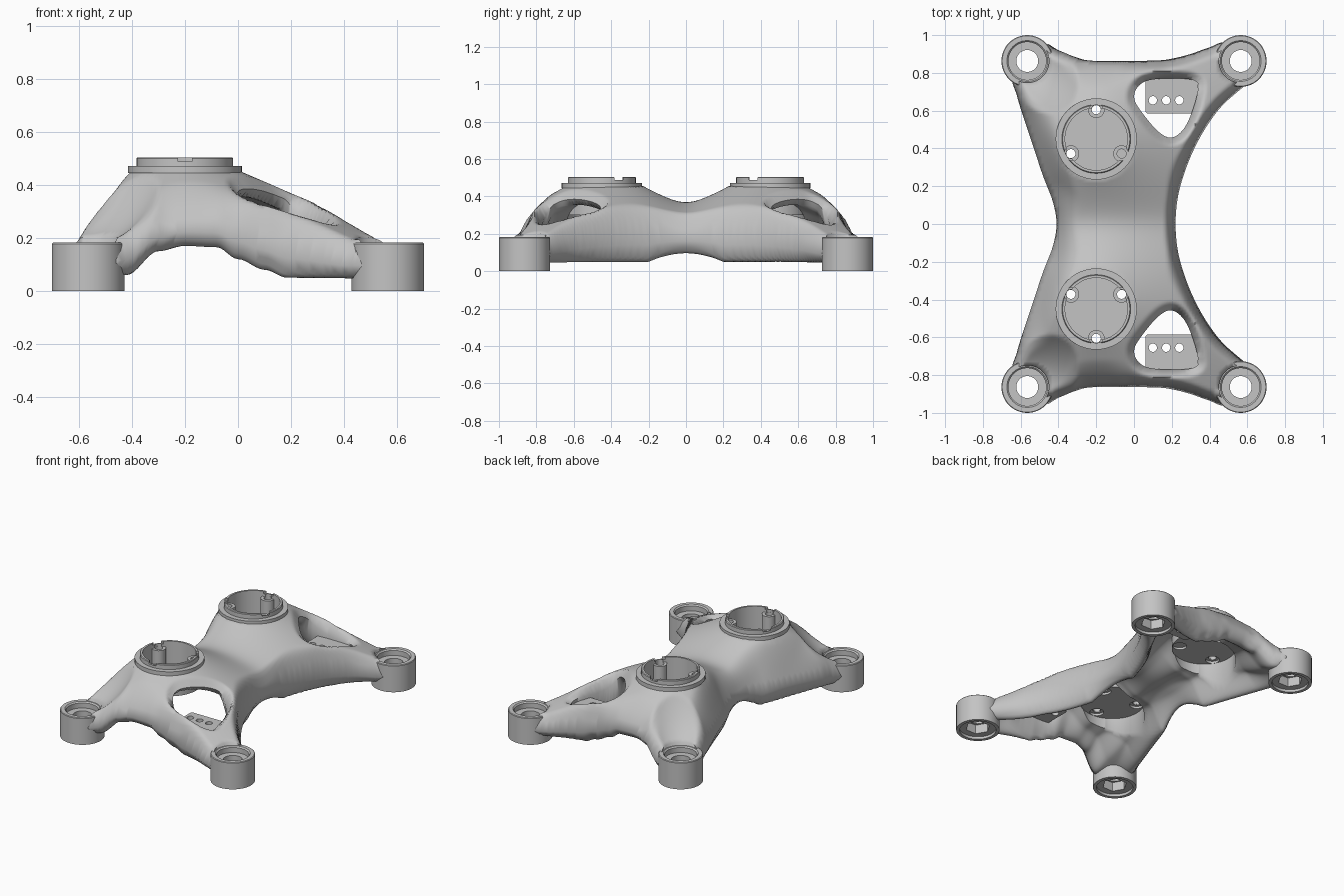
import bpy, bmesh
from math import sin, cos, tau, pi, hypot, radians
from mathutils import Vector
from mathutils.geometry import intersect_point_line

cube = bpy.data.objects.get("Cube")
if cube:
    bpy.data.objects.remove(cube)

grey = bpy.data.materials.new("cast_grey")
grey.use_nodes = True
grey.diffuse_color = (0.55, 0.55, 0.55, 1)
grey.node_tree.nodes["Principled BSDF"].inputs["Base Color"].default_value = (0.55, 0.55, 0.55, 1)

TURRET, TURRET_R = (-0.2, 0.45), 0.2
LEGS, LEG_CUT = [(-0.565, 0.863), (0.565, 0.863)], 0.115


def shade(ob, angle):
    bpy.ops.object.select_all(action='DESELECT')
    ob.select_set(True)
    bpy.context.view_layer.objects.active = ob
    bpy.ops.object.shade_smooth_by_angle(angle=radians(angle))


def finish(name, bm, angle=35):
    bmesh.ops.remove_doubles(bm, verts=bm.verts, dist=0.0002)
    bmesh.ops.recalc_face_normals(bm, faces=bm.faces)
    mesh = bpy.data.meshes.new(name)
    bm.to_mesh(mesh)
    bm.free()
    mesh.materials.append(grey)
    ob = bpy.data.objects.new(name, mesh)
    bpy.context.collection.objects.link(ob)
    shade(ob, angle)
    return ob


def lathe(name, profile, center, closed=True, n=48):
    """Spin (radius, z, hexagonal) points round a vertical axis."""
    bm = bmesh.new()
    rings = []
    for r, z, *hexagon in profile:
        ring = []
        for i in range(n):
            a = tau * i / n
            f = cos(pi / 6) / cos((a % (pi / 3)) - pi / 6) if hexagon else 1
            ring.append(bm.verts.new((center[0] + r * f * cos(a), center[1] + r * f * sin(a), z)))
        rings.append(ring)
    for k in range(len(rings) - (0 if closed else 1)):
        p, q = rings[k], rings[(k + 1) % len(rings)]
        for i in range(n):
            j = (i + 1) % n
            bm.faces.new((p[i], p[j], q[j], q[i]))
    return finish(name, bm)


def drill(ob, holes, radius, z0, z1):
    """Cut vertical round holes through an object."""
    bm = bmesh.new()
    for x, y in holes:
        made = bmesh.ops.create_cone(bm, cap_ends=True, segments=24, radius1=radius,
                                     radius2=radius, depth=z1 - z0)
        bmesh.ops.translate(bm, verts=made["verts"], vec=(x, y, (z0 + z1) / 2))
    cutter = finish("hole_cutter", bm)
    cutter.hide_render = True
    mod = ob.modifiers.new("holes", 'BOOLEAN')
    mod.operation, mod.object, mod.solver = 'DIFFERENCE', cutter, 'EXACT'
    bpy.context.view_layer.objects.active = ob
    bpy.ops.object.modifier_move_to_index(modifier=mod.name, index=0)
    bpy.ops.object.modifier_apply(modifier=mod.name)
    bpy.data.objects.remove(cutter)
    shade(ob, 35)


def spline(pts, steps=4):
    """Smooth curve through the inner points; the end points only steer it."""
    out = []
    for a, b, c, d in zip(pts, pts[1:], pts[2:], pts[3:]):
        a, b, c, d = map(Vector, (a, b, c, d))
        for s in range(steps):
            t = s / steps
            out.append(0.5 * (2 * b + (c - a) * t + (2 * a - 5 * b + 4 * c - d) * t * t
                              + (3 * b - a - 3 * c + d) * t ** 3))
    return out + [Vector(pts[-2])]


# Half outline of the body and its window
half = [(0.22, 0), (0.23, 0.13), (0.26, 0.25), (0.31, 0.38), (0.38, 0.51), (0.47, 0.63),
        (0.6, 0.745), (0.64, 0.8), (0.5, 0.955), (0.4, 0.935), (0.3, 0.9), (0.2, 0.875),
        (0.1, 0.865), (-0.2, 0.863), (-0.3, 0.88), (-0.4, 0.92), (-0.5, 0.955), (-0.64, 0.8),
        (-0.62, 0.68), (-0.58, 0.55), (-0.53, 0.4), (-0.48, 0.25), (-0.43, 0.12), (-0.41, 0)]
outline = spline([(half[1][0], -half[1][1])] + half + [(half[-2][0], -half[-2][1])])
hole = [(0.0, 0.67), (0.04, 0.745), (0.15, 0.77), (0.32, 0.76), (0.335, 0.69),
        (0.28, 0.53), (0.21, 0.46), (0.14, 0.48), (0.05, 0.58)]
window = spline(hole[-1:] + hole + hole[:2])


def inside(poly, x, y):
    odd = False
    for a, b in zip(poly, poly[1:] + poly[:1]):
        if (a.y > y) != (b.y > y) and x < a.x + (y - a.y) / (b.y - a.y) * (b.x - a.x):
            odd = not odd
    return odd


def nearest(line, x, y):
    """Distance to a curve and the closest point on it."""
    p, best = Vector((x, y)), (9, None)
    for a, b in zip(line, line[1:]):
        q, t = intersect_point_line(p, a, b)
        q = a.lerp(b, min(max(t, 0), 1))
        best = min(best, ((q - p).length, q), key=lambda e: e[0])
    return best


def smooth(t):
    t = min(max(t, 0), 1)
    return t * t * (3 - 2 * t)


def bulge(d, radius):
    return sin(pi / 2 * min(d / radius, 1))


FLOOR = [(-0.7, 0.05), (-0.42, 0.06), (-0.3, 0.15), (-0.2, 0.17), (-0.08, 0.165),
         (0, 0.12), (0.1, 0.08), (0.18, 0.05), (0.7, 0.045)]


def heights(x, y, d_out, d_win):
    """Top and underside of the body, both rounding off near outline and window."""
    dx, dy = x - TURRET[0], (y * y + 0.01) ** 0.5 - TURRET[1]
    r = max(hypot(dx, dy), 0.01)
    top = 0.455 - (0.58 - 0.15 * dx / r) * max(0, r - 0.2)
    reach = max(0, min(hypot(x - c[0], y - c[1]) for c in LEGS) - 0.1)
    top = max(0.195, min(top, 0.195 + 0.5 * reach + 2.5 * reach ** 2))
    for (x0, z0), (x1, z1) in zip(FLOOR, FLOOR[1:]):
        if x0 <= x <= x1:
            low = z0 + (z1 - z0) * smooth((x - x0) / (x1 - x0))
    low += 0.045 * max(0, 1 - (y / 0.2) ** 2)
    edge = low + 0.33 * (top - low)
    # Hollow underside, deepest on the window side
    hollow = (0.35 + 0.65 * smooth((x + 0.2) / 0.2)) * smooth((d_out - 0.06) / 0.1)
    low += (top - 0.08 - low) * hollow
    lip = low + 0.6 * (top - low)
    mid = edge + (lip - edge) * d_out / max(d_out + d_win, 0.001)
    near_win = bulge(d_win, 0.045)
    t = bulge(d_out, 0.15 - 0.09 * smooth((r - 0.28) / 0.2)) * near_win
    u = bulge(d_out, 0.05) * near_win
    return mid + (top - mid) * t, mid + (low - mid) * u


# Body: a grid trimmed to the outline, with open bores for turrets and feet
STEP = 0.0135
NX, NY = 50, 72
circles = [(TURRET, TURRET_R)] + [(c, LEG_CUT) for c in LEGS]
half_grid = set()
for i in range(-NX, NX + 1):
    for j in range(NY + 1):
        x, y = i * STEP, j * STEP
        if (inside(outline, x, y + 1e-5) and not inside(window, x, y)
                and all(hypot(x - c[0], y - c[1]) > r for c, r in circles)):
            half_grid.add((i, j))
kept = {(i, s * j) for i, j in half_grid for s in (1, -1)}
cells = [q for i, j in kept
         for q in [[(i, j), (i + 1, j), (i + 1, j + 1), (i, j + 1)]] if kept.issuperset(q)]
edges = {(q[k], q[(k + 1) % 4]) for q in cells for k in range(4)}
border = [(a, b) for a, b in edges if (b, a) not in edges]
rim = {k for e in border for k in e}

# Rim points slide onto the nearest curve or bore
spots = {}
for i, j in {(i, abs(j)) for q in cells for i, j in q}:
    x, y = i * STEP, j * STEP
    if (i, j) in rim:
        options = [nearest(outline, x, y), nearest(window, x, y)]
        for c, r in circles:
            v = Vector((x, y)) - Vector(c)
            options.append((abs(v.length - r), Vector(c) + v.normalized() * r))
        gap, spot = min(options, key=lambda e: e[0])
        if gap < STEP * 2.2:
            x, y = spot
    spots[i, j] = x, y, *heights(x, y, nearest(outline, x, y)[0], nearest(window, x, y)[0])

bm = bmesh.new()
upper, lower = {}, {}
for i, j in {k for q in cells for k in q}:
    x, y, z_top, z_low = spots[i, abs(j)]
    y = y if j >= 0 else -y
    upper[i, j] = bm.verts.new((x, y, z_top))
    lower[i, j] = bm.verts.new((x, y, z_low))
for q in cells:
    bm.faces.new([upper[k] for k in q])
    bm.faces.new([lower[k] for k in reversed(q)])
for a, b in border:
    bm.faces.new((upper[b], upper[a], lower[a], lower[b]))
finish("body", bm, 75)

for side, label in ((-1, "front"), (1, "back")):
    # Turret cup with stepped rim, floor and three screw lugs
    tx, ty = TURRET[0], side * TURRET[1]
    cup = lathe(label + "_turret_cup",
                [(0, 0.30), (0.203, 0.30), (0.203, 0.445), (0.215, 0.445), (0.215, 0.472),
                 (0.182, 0.472), (0.182, 0.5), (0.178, 0.504), (0.165, 0.504),
                 (0.165, 0.33), (0, 0.33)], (tx, ty), closed=False)
    screws = [(tx + 0.155 * cos(a), ty + side * 0.155 * sin(a))
              for a in map(radians, (90, 210, 330))]
    drill(cup, screws, 0.025, 0.2, 0.6)
    drill(cup, screws, 0.044, 0.2, 0.315)
    drill(cup, screws, 0.036, 0.488, 0.6)
    for n, screw in enumerate(screws):
        lathe(f"{label}_screw_lug_{n + 1}",
              [(0.024, 0.32), (0.044, 0.32), (0.044, 0.47), (0.024, 0.47)], screw, n=24)

    # Feet with a top recess, a bore and a hexagonal pocket below
    for (lx, ly), hand in zip(LEGS, ("right", "left")):
        lathe(f"{label}_{hand}_foot",
              [(0.137, 0), (0.137, 0.178), (0.133, 0.182), (0.108, 0.182), (0.1, 0.174),
               (0.1, 0.14), (0.058, 0.14), (0.058, 0.08), (0.078, 0.08, True),
               (0.078, 0.018, True), (0.115, 0.018), (0.115, 0)], (lx, side * ly))

    # Drilled tab under the window
    bm = bmesh.new()
    bmesh.ops.create_cube(bm, size=1)
    bmesh.ops.scale(bm, verts=bm.verts, vec=(0.28, 0.2, 0.02))
    bmesh.ops.translate(bm, verts=bm.verts, vec=(0.2, side * 0.685, 0.21))
    upright = [e for e in bm.edges if abs(e.verts[0].co.z - e.verts[1].co.z) > 0.01]
    bmesh.ops.bevel(bm, geom=upright, offset=0.015, segments=4, affect='EDGES', profile=0.5)
    tab = finish(label + "_window_tab", bm)
    drill(tab, [(x, side * 0.655) for x in (0.1, 0.17, 0.24)], 0.022, 0.1, 0.3)
